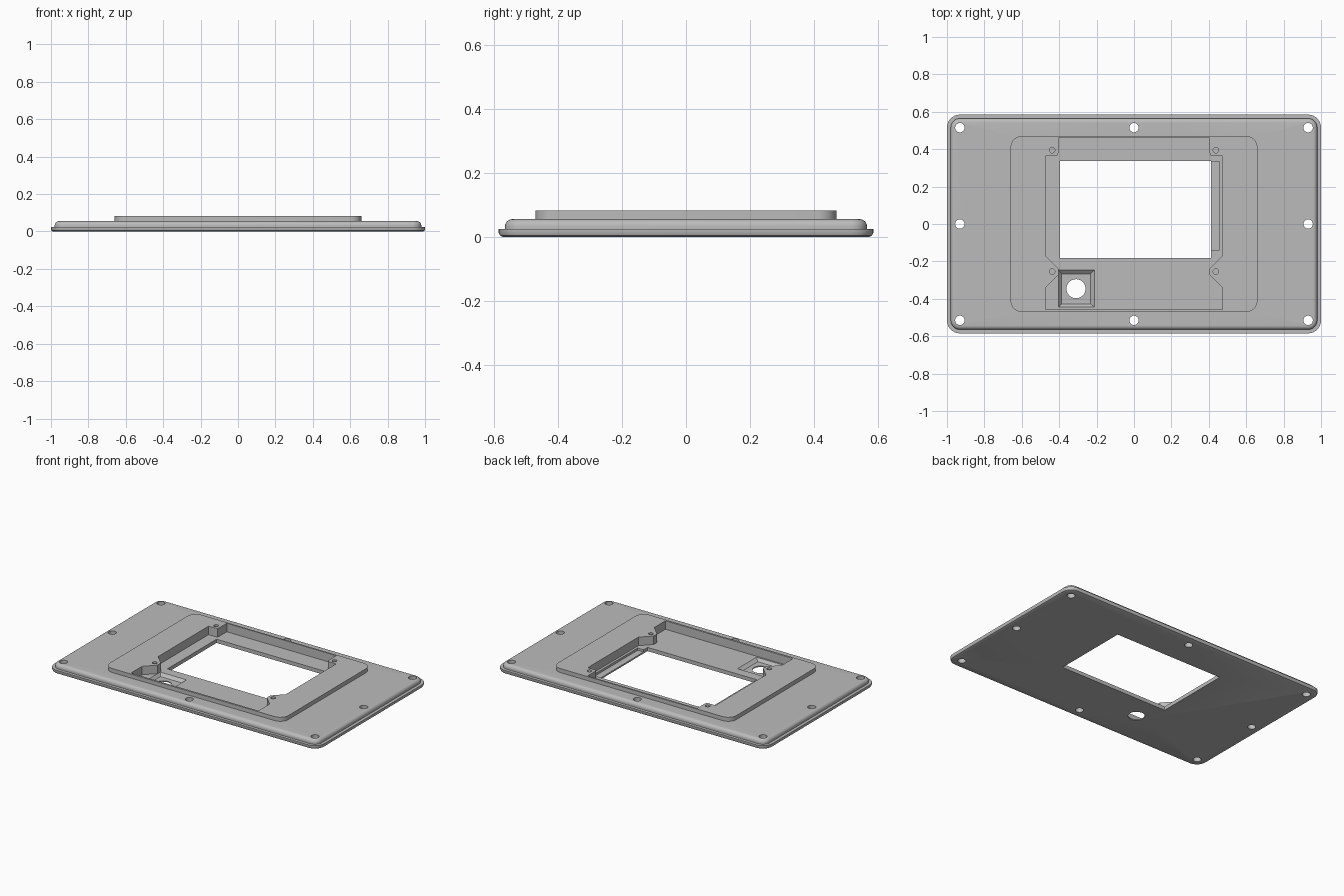
import bpy
import bmesh
from math import cos, sin, pi, radians

old = bpy.data.objects.get("Cube")
if old:
    bpy.data.objects.remove(old)

grey = bpy.data.materials.new("light grey plastic")
grey.use_nodes = True
colour = (0.5, 0.5, 0.5, 1)
grey.diffuse_color = colour
grey.node_tree.nodes["Principled BSDF"].inputs["Base Color"].default_value = colour


def loft(name, sections):
    """Closed solid through stacked (outline, z) sections of equal point count."""
    bm = bmesh.new()
    rings = [[bm.verts.new((x, y, z)) for x, y in outline] for outline, z in sections]
    n = len(rings[0])
    for low, high in zip(rings, rings[1:]):
        for i in range(n):
            j = (i + 1) % n
            bm.faces.new((low[i], low[j], high[j], high[i]))
    bm.faces.new(rings[0][::-1])
    bm.faces.new(rings[-1])
    bmesh.ops.recalc_face_normals(bm, faces=bm.faces)
    mesh = bpy.data.meshes.new(name)
    bm.to_mesh(mesh)
    bm.free()
    mesh.materials.append(grey)
    obj = bpy.data.objects.new(name, mesh)
    bpy.context.collection.objects.link(obj)
    return obj


def rounded(hx, hy, r, steps=8):
    pts = []
    for q, (sx, sy) in enumerate([(1, 1), (-1, 1), (-1, -1), (1, -1)]):
        for k in range(steps + 1):
            a = (q + k / steps) * pi / 2
            pts.append((sx * (hx - r) + r * cos(a), sy * (hy - r) + r * sin(a)))
    return pts


def rect(x0, x1, y0, y1):
    return [(x0, y0), (x1, y0), (x1, y1), (x0, y1)]


def circle(x, y, r, n=32):
    return [(x + r * cos(2 * pi * i / n), y + r * sin(2 * pi * i / n)) for i in range(n)]


def cut(body, sections):
    cutter = loft("cutter", sections)
    cutter.hide_render = True
    mod = body.modifiers.new("cut", 'BOOLEAN')
    mod.operation = 'DIFFERENCE'
    mod.solver = 'EXACT'
    mod.object = cutter
    bpy.context.view_layer.objects.active = body
    bpy.ops.object.modifier_apply(modifier=mod.name)
    bpy.data.objects.remove(cutter)


# Bezel body: flange, rounded plate and raised frame in one stack
HX, HY, R = 1.0, 0.585, 0.07
layers = [(0.012, 0), (0.004, 0.004), (0, 0.012), (0, 0.025), (0.02, 0.025)]
r = 0.022
for k in range(7):
    a = k / 6 * pi / 2
    layers.append((0.02 + r * (1 - cos(a)), 0.055 - r + r * sin(a)))
stack = [(rounded(HX - d, HY - d, R - d), z) for d, z in layers]
frame = rounded(0.66, 0.47, 0.06)
stack += [(frame, 0.055), (frame, 0.082)]
bezel = loft("bezel_plate", stack)

# Display pocket, leaving four screw bosses standing at its sides
FLOOR, TOP, UNDER = 0.025, 0.2, -0.1
side = [(0.472, -0.457), (0.472, -0.34), (0.405, -0.273), (0.405, -0.237),
        (0.472, -0.17), (0.472, 0.363), (0.42, 0.363), (0.409, 0.368),
        (0.405, 0.38), (0.405, 0.46)]
pocket = side + [(-x, y) for x, y in reversed(side)]
cut(bezel, [(pocket, FLOOR), (pocket, TOP)])

# Display window and the shallow cable recess beside it
window = rect(-0.395, 0.412, -0.182, 0.337)
cut(bezel, [(window, UNDER), (window, TOP)])
recess = rect(0.35, 0.456, -0.14, 0.335)
cut(bezel, [(recess, 0.01), (recess, 0.04)])

# Tapered button pit with a round hole
mouth = rect(-0.404, -0.21, -0.445, -0.245)
base = rect(-0.388, -0.232, -0.428, -0.266)
cut(bezel, [(base, 0.007), (mouth, FLOOR), (mouth, 0.03)])
button = circle(-0.31, -0.346, 0.051)
cut(bezel, [(button, UNDER), (button, TOP)])

# Through holes around the rim
for i in (-1, 0, 1):
    for j in (-1, 0, 1):
        if i or j:
            hole = circle(i * 0.931, j * 0.515, 0.025)
            cut(bezel, [(hole, UNDER), (hole, TOP)])

# Blind screw holes in the bosses
for x in (-0.438, 0.438):
    for y in (0.395, -0.254):
        hole = circle(x, y, 0.015, 20)
        cut(bezel, [(hole, 0.035), (hole, TOP)])

bpy.ops.object.select_all(action='DESELECT')
bezel.select_set(True)
bpy.context.view_layer.objects.active = bezel
bpy.ops.object.shade_smooth_by_angle(angle=radians(30))
